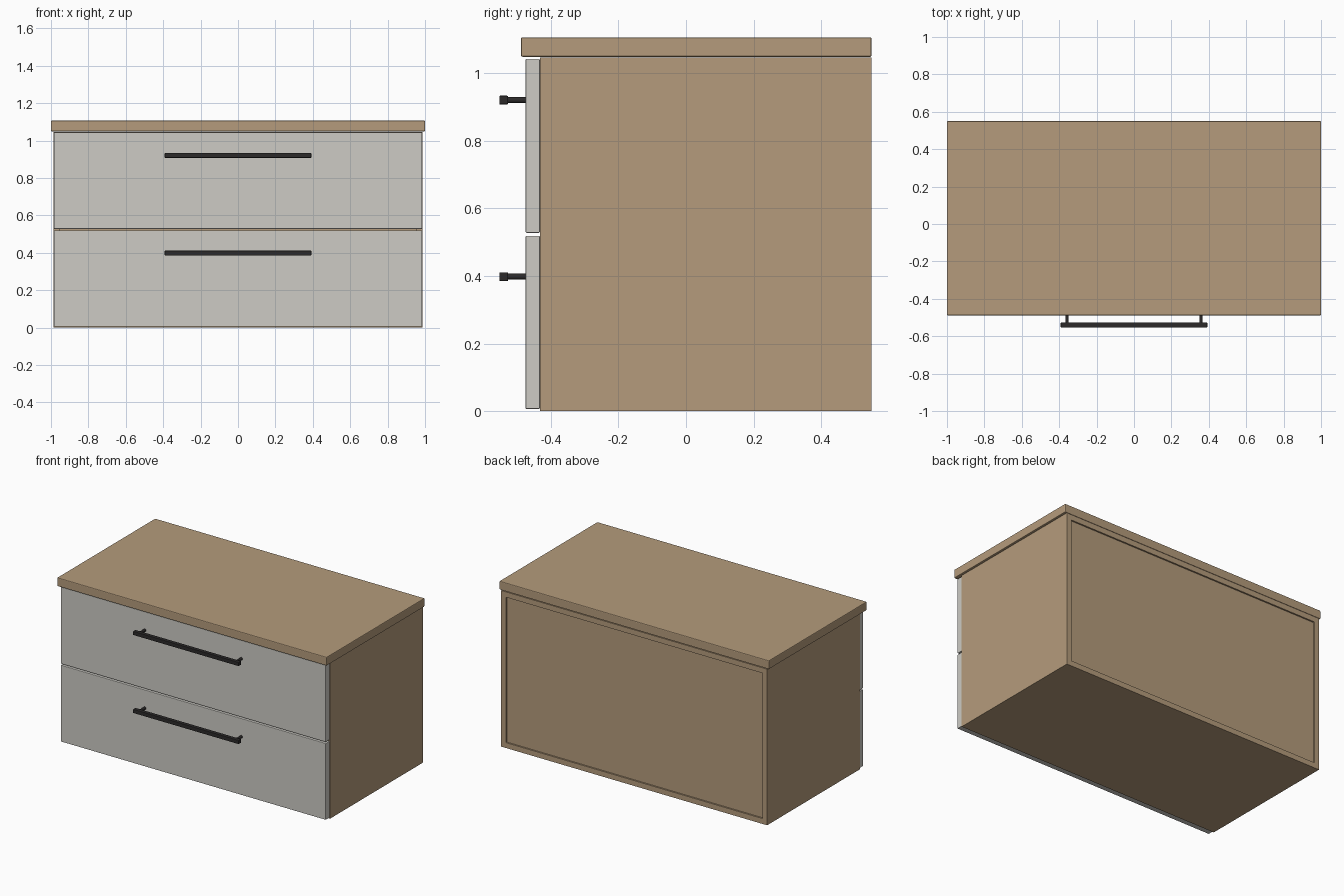
import bpy
from mathutils import Matrix

if "Cube" in bpy.data.objects:
    bpy.data.objects.remove(bpy.data.objects["Cube"])


def material(name, color):
    m = bpy.data.materials.new(name)
    m.diffuse_color = (*color, 1)
    m.use_nodes = True
    m.node_tree.nodes["Principled BSDF"].inputs["Base Color"].default_value = m.diffuse_color
    return m


wood = material("oak", (0.46, 0.33, 0.20))
paint = material("light_grey_paint", (0.61, 0.60, 0.56))
metal = material("black_metal", (0.025, 0.023, 0.023))


def box(name, x, y, z, mat, bevel=0):
    """Box given as (min, max) ranges, with optional eased edges."""
    size = [b - a for a, b in (x, y, z)]
    centre = [(a + b) / 2 for a, b in (x, y, z)]
    bpy.ops.mesh.primitive_cube_add(size=1, location=centre)
    ob = bpy.context.object
    ob.name = name
    ob.data.transform(Matrix.Diagonal((*size, 1)))
    ob.data.materials.append(mat)
    if bevel:
        mod = ob.modifiers.new("eased_edges", 'BEVEL')
        mod.width = bevel
        mod.segments = 2
    return ob


def rod(name, x, z, y0, y1, radius, mat):
    """Round rod running along y."""
    bpy.ops.mesh.primitive_cylinder_add(
        vertices=24, radius=radius, depth=y1 - y0,
        location=(x, (y0 + y1) / 2, z), rotation=(1.570796, 0, 0))
    ob = bpy.context.object
    ob.name = name
    ob.data.materials.append(mat)
    bpy.ops.object.shade_smooth_by_angle()


# Carcass: panels with a slightly recessed back
W, T = 0.987, 0.036
FRONT, BACK, TOP = -0.432, 0.55, 1.047
for side, s in (("left", -1), ("right", 1)):
    box(side + "_side_panel", sorted((s * W, s * (W - T))), (FRONT, BACK), (0, TOP), wood)
inner = (-W + T, W - T)
box("bottom_panel", inner, (FRONT, BACK), (0, T), wood)
box("top_rail_panel", inner, (FRONT, BACK), (TOP - T, TOP), wood)
box("back_panel", inner, (BACK - 0.026, BACK - 0.01), (T, TOP - T), wood)

# Worktop
box("worktop", (-1, 1), (-0.489, BACK), (1.049, 1.107), wood, 0.005)

# Drawer fronts with bar handles
for level, z0, z1, hz in (("lower", 0.006, 0.519, 0.398), ("upper", 0.528, 1.043, 0.921)):
    box(level + "_drawer_front", (-0.984, 0.984), (-0.475, FRONT - 0.001), (z0, z1), paint, 0.003)
    box(level + "_handle_bar", (-0.392, 0.392), (-0.553, -0.527), (hz - 0.013, hz + 0.013), metal, 0.003)
    for side, s in (("left", -1), ("right", 1)):
        rod(f"{level}_handle_post_{side}", s * 0.358, hz, -0.53, -0.474, 0.009, metal)
